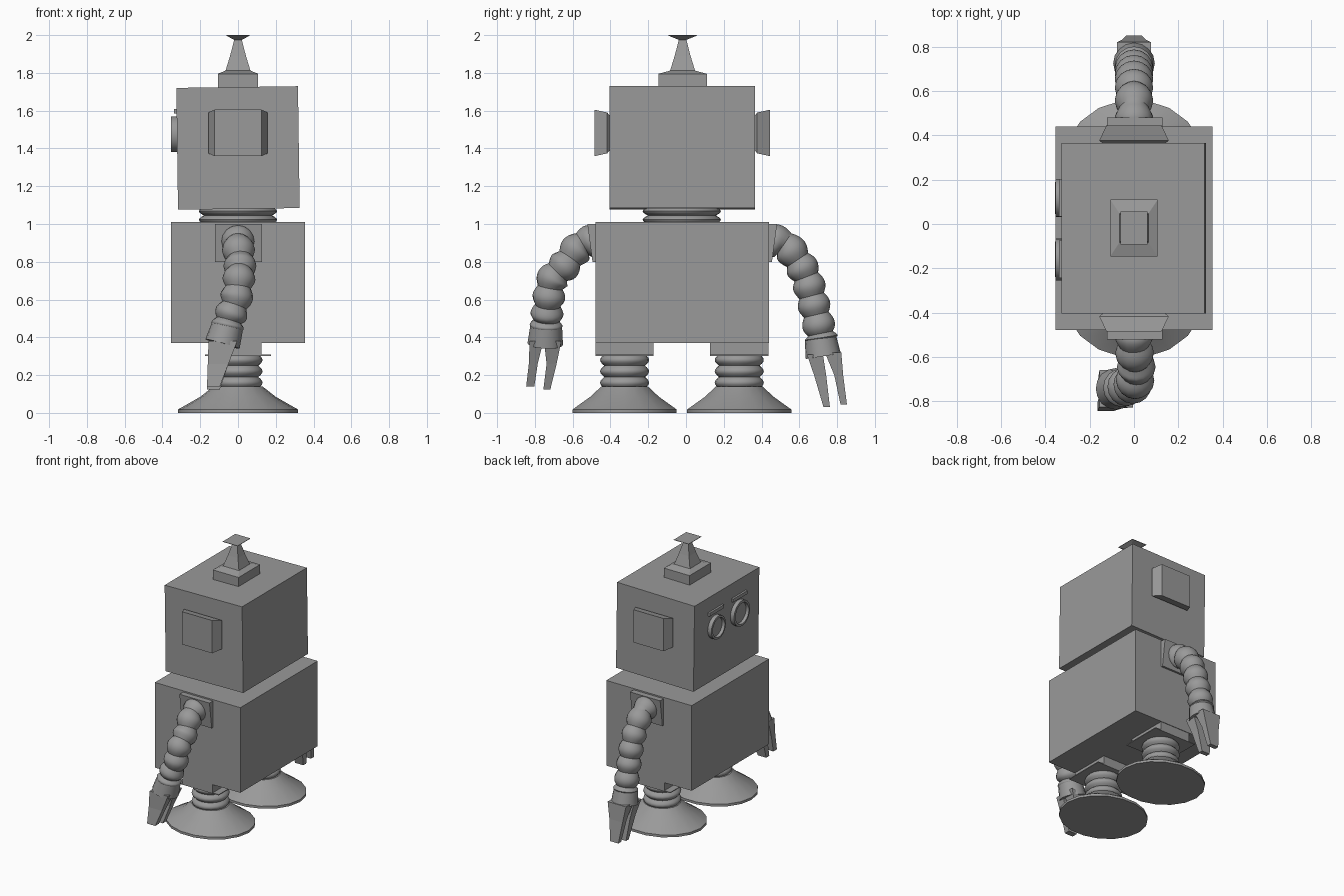
import bpy, bmesh, math
from mathutils import Vector, Matrix

if "Cube" in bpy.data.objects:
    bpy.data.objects.remove(bpy.data.objects["Cube"])

grey = bpy.data.materials.new("grey metal")
grey.diffuse_color = (0.32, 0.32, 0.32, 1)
grey.use_nodes = True
grey.node_tree.nodes["Principled BSDF"].inputs["Base Color"].default_value = grey.diffuse_color


def loft(name, rings, smooth=False):
    """Skin a list of equal-length point rings and cap both ends."""
    bm = bmesh.new()
    loops = [[bm.verts.new(p) for p in ring] for ring in rings]
    n = len(loops[0])
    for a, b in zip(loops, loops[1:]):
        for i in range(n):
            j = (i + 1) % n
            bm.faces.new((a[i], a[j], b[j], b[i]))
    bm.faces.new(loops[0][::-1])
    bm.faces.new(loops[-1])
    bmesh.ops.recalc_face_normals(bm, faces=bm.faces)
    me = bpy.data.meshes.new(name)
    bm.to_mesh(me)
    bm.free()
    me.materials.append(grey)
    ob = bpy.data.objects.new(name, me)
    bpy.context.collection.objects.link(ob)
    if smooth:
        bpy.ops.object.select_all(action='DESELECT')
        ob.select_set(True)
        bpy.context.view_layer.objects.active = ob
        bpy.ops.object.shade_smooth_by_angle(angle=math.radians(35))
    return ob


def rect(cx, cy, z, hx, hy):
    return [Vector((cx + sx * hx, cy + sy * hy, z))
            for sx, sy in ((-1, -1), (1, -1), (1, 1), (-1, 1))]


def box(name, x, y, z):
    c = ((x[0] + x[1]) / 2, (y[0] + y[1]) / 2)
    h = ((x[1] - x[0]) / 2, (y[1] - y[0]) / 2)
    return loft(name, [rect(*c, k, *h) for k in z])


def oval(cx, cy, z, rx, ry, n=20):
    return [Vector((cx + rx * math.cos(2 * math.pi * i / n),
                    cy + ry * math.sin(2 * math.pi * i / n), z)) for i in range(n)]


def ribs(z0, z1, count, low, high):
    """Heights and radii of a stack of round bulges."""
    steps = count * 6
    return [(z0 + (z1 - z0) * i / steps,
             low + (high - low) * abs(math.sin(math.pi * i / 6))) for i in range(steps + 1)]


# torso
box("torso", (-0.355, 0.355), (-0.48, 0.44), (0.37, 1.01))

# ribbed neck
loft("neck", [oval(0, -0.022, z, r, r, 28) for z, r in ribs(1.0, 1.09, 2, 0.18, 0.207)], True)

# head, leaning slightly forward
head = box("head", (-0.322, 0.322), (-0.405, 0.365), (1.08, 1.725))
pivot = Matrix.Translation((0, 0, 1.4))
head.data.transform(pivot @ Matrix.Rotation(math.radians(-0.8), 4, 'Y') @ pivot.inverted())

# antenna: square base, spike and flared tip
loft("antenna", [rect(0, -0.018, z, hx, hy) for z, hx, hy in (
    (1.71, 0.107, 0.128), (1.795, 0.107, 0.128), (1.812, 0.066, 0.066),
    (1.89, 0.042, 0.042), (1.975, 0.02, 0.02), (1.997, 0.062, 0.075), (2.0, 0.062, 0.075))])

# ears
for side, y0 in (("near", -0.405), ("far", 0.365)):
    s = -1 if y0 < 0 else 1
    loft(side + "_ear", [[Vector((sx * hx, y0 + s * d, 1.482 + sz * hz))
                          for sx, sz in ((-1, -1), (1, -1), (1, 1), (-1, 1))]
                         for d, hx, hz in ((-0.01, 0.13, 0.08), (0.012, 0.157, 0.108),
                                           (0.08, 0.125, 0.123))])

# eyes: rims with sunken centres, and brows above
for side, y, r in (("near", -0.16, 0.095), ("far", 0.118, 0.086)):
    loft(side + "_eye", [[Vector((x, y + k * math.cos(a), 1.475 + k * math.sin(a)))
                          for a in [2 * math.pi * i / 24 for i in range(24)]]
                         for x, k in ((-0.31, r), (-0.354, r), (-0.356, r * 0.83),
                                      (-0.334, r * 0.8))], True)
    box(side + "_brow", (-0.34, -0.31), (y - 0.085, y + 0.085), (1.585, 1.61))

# legs: hip block, thin hip plate, ribbed shin, flared foot
for side, y in (("near", -0.325), ("far", 0.282)):
    box(side + "_hip", (-0.125, 0.125), (y - 0.154, y + 0.154), (0.305, 0.375))
    box(side + "_hip_plate", (-0.175, 0.175), (y - 0.154, y + 0.154), (0.302, 0.308))
    loft(side + "_shin", [oval(0, y, z, r, r) for z, r in ribs(0.13, 0.31, 3, 0.108, 0.13)], True)
    loft(side + "_foot", [oval(0, y, z, rx, ry, 18) for z, rx, ry in (
        (0, 0.318, 0.28), (0.018, 0.318, 0.28), (0.085, 0.2, 0.185), (0.14, 0.13, 0.125))], True)


def spline(pts, t):
    """Catmull-Rom point at t from 0 to 1."""
    f = min(t, 0.99999) * (len(pts) - 1)
    i = int(f)
    u = f - i
    b, c = pts[i], pts[i + 1]
    a = pts[i - 1] if i else 2 * b - c
    d = pts[i + 2] if i + 2 < len(pts) else 2 * c - b
    return 0.5 * (2 * b + (c - a) * u + (2 * a - 5 * b + 4 * c - d) * u * u
                  + (3 * b - a - 3 * c + d) * u ** 3)


def tube(name, centres, radii, n=16):
    rings = []
    for i, (c, r) in enumerate(zip(centres, radii)):
        t = (centres[min(i + 1, len(centres) - 1)] - centres[max(i - 1, 0)]).normalized()
        u = (Vector((1, 0, 0)) - t * t.x).normalized()
        v = t.cross(u)
        rings.append([c + r * (u * math.cos(2 * math.pi * k / n) + v * math.sin(2 * math.pi * k / n))
                      for k in range(n)])
    return loft(name, rings, True)


def finger(name, rows):
    """Flat claw: rows of (x centre, x half, y from, y to, z)."""
    loft(name, [rect(x, (a + b) / 2, z, hx, (b - a) / 2) for x, hx, a, b, z in rows])


# arms: path from shoulder to wrist, collar ends, then two claws
arms = {
    "near": dict(
        path=[(0, -0.47, 0.92), (0, -0.56, 0.885), (0.01, -0.635, 0.79),
              (0.005, -0.705, 0.71), (-0.01, -0.728, 0.6), (-0.045, -0.738, 0.5), (-0.06, -0.742, 0.44)],
        collar=[(-0.055, -0.74, 0.462), (-0.082, -0.745, 0.365)],
        claws=[[(-0.08, 0.076, -0.828, -0.755, 0.38), (-0.105, 0.055, -0.832, -0.785, 0.26),
                (-0.13, 0.034, -0.846, -0.803, 0.14)],
               [(-0.08, 0.076, -0.752, -0.66, 0.38), (-0.105, 0.055, -0.738, -0.685, 0.26),
                (-0.13, 0.034, -0.755, -0.718, 0.125)]]),
    "far": dict(
        path=[(0, 0.43, 0.92), (0, 0.52, 0.895), (0, 0.59, 0.81), (0, 0.637, 0.72),
              (0, 0.665, 0.62), (0, 0.69, 0.52), (0, 0.712, 0.42), (0, 0.718, 0.385)],
        collar=[(0, 0.712, 0.395), (0, 0.727, 0.3)],
        claws=[[(0, 0.076, 0.64, 0.725, 0.31), (0, 0.055, 0.678, 0.742, 0.2),
                (0, 0.034, 0.728, 0.762, 0.03)],
               [(0, 0.076, 0.735, 0.822, 0.32), (0, 0.055, 0.785, 0.832, 0.2),
                (0, 0.034, 0.818, 0.852, 0.045)]]),
}
for side, arm in arms.items():
    s = -1 if side == "near" else 1
    path = [Vector(p) for p in arm["path"]]
    steps, bulges = 56, 7
    ts = [i / steps for i in range(steps + 1)]
    tube(side + "_arm", [spline(path, t) for t in ts],
         [0.067 + 0.02 * abs(math.sin(math.pi * bulges * t)) for t in ts])
    a, b = [Vector(p) for p in arm["collar"]]
    tube(side + "_wrist_collar", [a, b], [0.084, 0.094])
    for i, rows in enumerate(arm["claws"]):
        finger(f"{side}_claw_{i + 1}", rows)
    # shoulder plate, thicker towards the top
    y = -0.48 if s < 0 else 0.44
    loft(side + "_shoulder_plate", [[Vector((x, y + s * d, z)) for x, d in (
        (-0.122, -0.01), (0.128, -0.01), (0.128, t), (-0.122, t))]
        for z, t in ((0.8, 0.015), (1.0, 0.042))])
